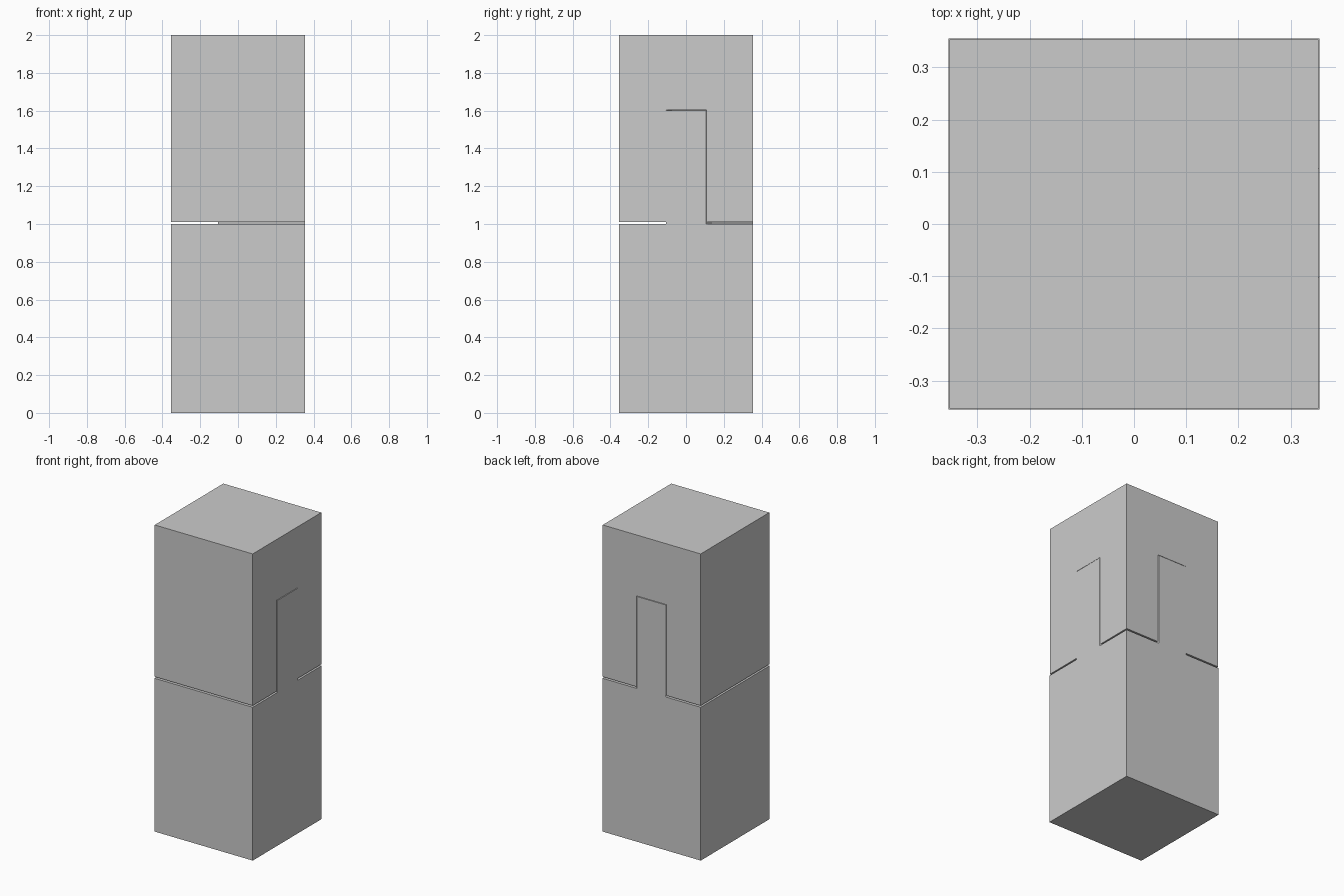
import bpy, bmesh

if "Cube" in bpy.data.objects:
    bpy.data.objects.remove(bpy.data.objects["Cube"])

H = 0.355      # half width of the post
T = 0.105      # half width of the tenon where it meets the faces
GAP = 0.003    # clearance round the tenon
SEAM = 1.01    # underside of the upper post


def prism(name, pts, z0, z1):
    """Extrude a plan outline from z0 to z1."""
    bm = bmesh.new()
    face = bm.faces.new([bm.verts.new((x, y, z0)) for x, y in pts])
    up = bmesh.ops.extrude_face_region(bm, geom=[face])
    moved = [v for v in up["geom"] if isinstance(v, bmesh.types.BMVert)]
    bmesh.ops.translate(bm, verts=moved, vec=(0, 0, z1 - z0))
    bmesh.ops.recalc_face_normals(bm, faces=bm.faces)
    mesh = bpy.data.meshes.new(name)
    bm.to_mesh(mesh)
    bm.free()
    ob = bpy.data.objects.new(name, mesh)
    bpy.context.collection.objects.link(ob)
    return ob


def cut(target, cutter):
    """Apply a boolean difference and remove the cutter."""
    mod = target.modifiers.new("cut", "BOOLEAN")
    mod.operation = "DIFFERENCE"
    mod.solver = "EXACT"
    mod.object = cutter
    bpy.context.view_layer.objects.active = target
    bpy.ops.object.modifier_apply(modifier=mod.name)
    bpy.data.objects.remove(cutter, do_unlink=True)


def square(h):
    return [(-h, -h), (h, -h), (h, h), (-h, h)]


def strip(s0, s1, reach=1.0):
    """Diagonal band s0 < x + y < s1, running from the right face to the back face."""
    return [((s + d) / 2, (s - d) / 2)
            for s, d in ((s0, reach * 2), (s1, reach * 2), (s1, -reach * 2), (s0, -reach * 2))]


low, high = H - T, H + T

# Lower post: cut away everything beside the diagonal tenon
lower = prism("lower_post_with_tenon", square(H), 0, 1.6)
cut(lower, prism("cutter_corner", strip(high, 2), 1.0, 1.8))
cut(lower, prism("cutter_front", strip(-2, low), 1.0, 1.8))

# Upper post: matching diagonal slot
upper = prism("upper_post_with_slot", square(H - 0.0015), SEAM, 2.0)
cut(upper, prism("cutter_slot", strip(low - GAP, high + GAP), 0.9, 1.6 + GAP))
